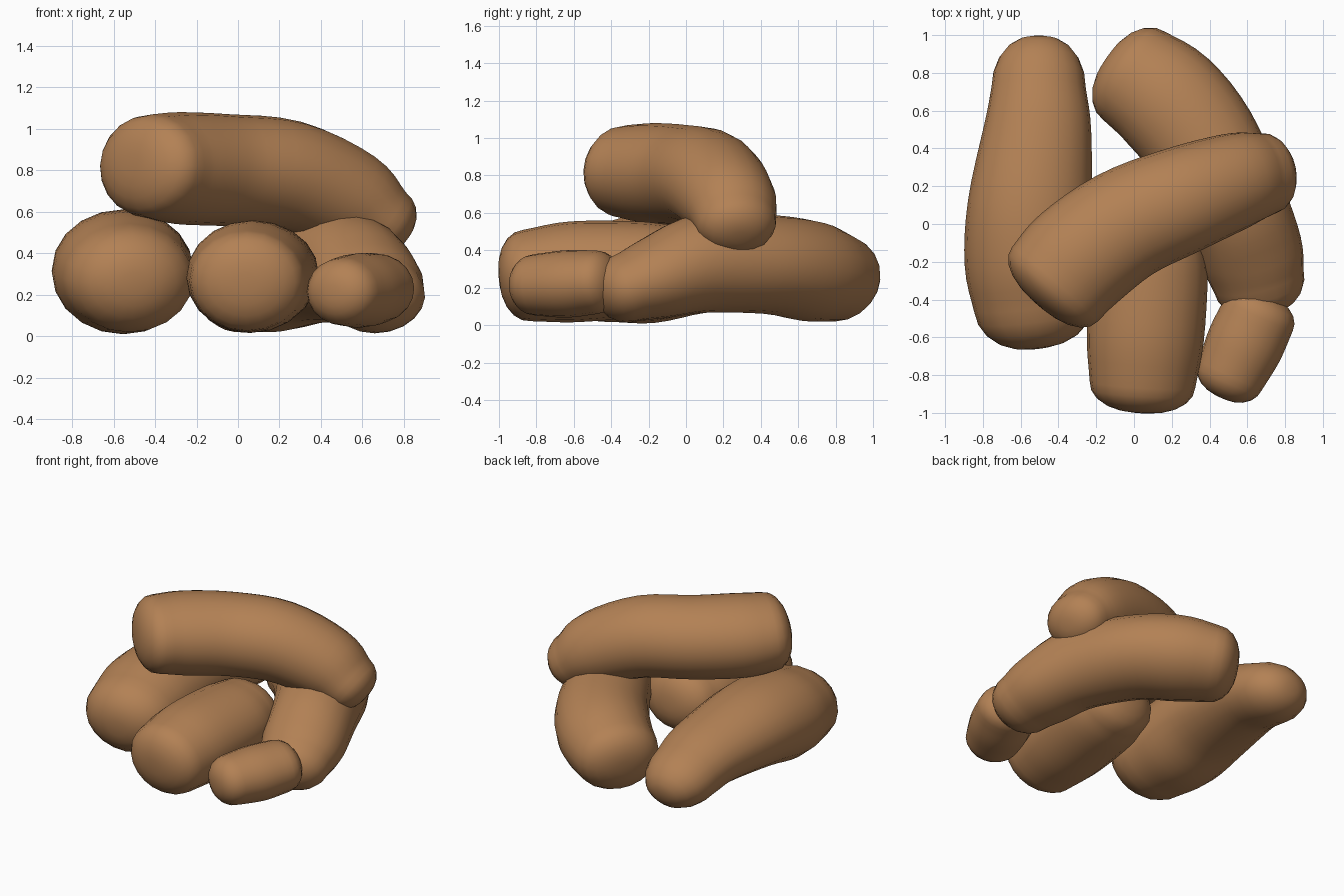
import bpy, bmesh, math
from mathutils import Vector

if "Cube" in bpy.data.objects:
    bpy.data.objects.remove(bpy.data.objects["Cube"])

mat = bpy.data.materials.new("brown")
mat.diffuse_color = (0.45, 0.22, 0.09, 1)
mat.use_nodes = True
mat.node_tree.nodes["Principled BSDF"].inputs["Base Color"].default_value = mat.diffuse_color
SIDES = 20
UP = Vector((0, 0, 1))


def spline(pts, per=4):
    """Catmull-Rom samples through stations of (x, y, z, half width, half height)."""
    p = [Vector(q) for q in pts]
    p = [p[0] * 2 - p[1]] + p + [p[-1] * 2 - p[-2]]
    out = []
    for i in range(1, len(p) - 2):
        a, b, c, d = p[i - 1:i + 3]
        for k in range(per):
            t = k / per
            out.append((b * 2 + (c - a) * t + (a * 2 - b * 5 + c * 4 - d) * t * t
                        + (b * 3 - a - c * 3 + d) * t ** 3) * 0.5)
    return out + [p[-2]]


def log(name, stations, cap_start, cap_end):
    """Sweep an oval along the stations and close both ends with blunt round caps."""
    s = spline(stations)
    pos = [Vector(q[:3]) for q in s]
    tan = [(pos[min(i + 1, len(s) - 1)] - pos[max(i - 1, 0)]).normalized()
           for i in range(len(s))]
    body = [(pos[i], tan[i], s[i][3], s[i][4]) for i in range(len(s))]

    def cap(ring, sign, length):
        c, t, w, h = ring
        res = []
        for deg in (18, 36, 54, 70, 82):
            a = math.radians(deg)
            f = math.cos(a) ** 0.8
            res.append((c + t * sign * length * math.sin(a), t, w * f, h * f))
        return res, c + t * sign * length

    first, tip_a = cap(body[0], -1, cap_start)
    last, tip_b = cap(body[-1], 1, cap_end)
    bm = bmesh.new()
    rings = []
    for c, t, w, h in first[::-1] + body + last:
        side = t.cross(UP).normalized()
        up = side.cross(t)
        rings.append([bm.verts.new(c + side * w * math.cos(a) + up * h * math.sin(a))
                      for a in (2 * math.pi * k / SIDES for k in range(SIDES))])
    for r0, r1 in zip(rings, rings[1:]):
        for k in range(SIDES):
            n = (k + 1) % SIDES
            bm.faces.new((r0[k], r0[n], r1[n], r1[k]))
    for tip, ring in ((tip_a, rings[0]), (tip_b, rings[-1])):
        v = bm.verts.new(tip)
        for k in range(SIDES):
            bm.faces.new((v, ring[k], ring[(k + 1) % SIDES]))
    bmesh.ops.recalc_face_normals(bm, faces=bm.faces)
    for f in bm.faces:
        f.smooth = True
    me = bpy.data.meshes.new(name)
    bm.to_mesh(me)
    bm.free()
    me.materials.append(mat)
    ob = bpy.data.objects.new(name, me)
    bpy.context.collection.objects.link(ob)


# Long log on the left, tapering to the back
log("left_log", [(-0.53, -0.42, 0.28, 0.32, 0.265), (-0.555, -0.2, 0.305, 0.342, 0.295),
                 (-0.55, 0.1, 0.335, 0.33, 0.27), (-0.51, 0.5, 0.30, 0.285, 0.22),
                 (-0.505, 0.72, 0.245, 0.25, 0.20)], 0.24, 0.28)

# Bent log at the back and right
log("right_log", [(0.0, 0.785, 0.255, 0.285, 0.24), (0.18, 0.65, 0.29, 0.31, 0.27),
                  (0.36, 0.43, 0.325, 0.305, 0.265),
                  (0.53, 0.1, 0.33, 0.28, 0.265), (0.62, -0.15, 0.255, 0.275, 0.225),
                  (0.66, -0.3, 0.205, 0.245, 0.19)], 0.17, 0.19)

# Short log in the middle, facing the front
log("middle_log", [(0.045, -0.85, 0.265, 0.28, 0.245), (0.06, -0.6, 0.285, 0.31, 0.27),
                   (0.085, -0.25, 0.30, 0.305, 0.255), (0.09, -0.09, 0.31, 0.27, 0.23)],
    0.15, 0.16)

# Small piece at the front right
log("small_log", [(0.51, -0.80, 0.215, 0.185, 0.165), (0.585, -0.64, 0.22, 0.205, 0.18),
                  (0.66, -0.48, 0.23, 0.20, 0.17)], 0.13, 0.12)

# Log lying across the top, drooping to the right
log("top_log", [(-0.42, -0.32, 0.82, 0.30, 0.25), (-0.29, -0.18, 0.81, 0.31, 0.27),
                (-0.05, -0.005, 0.80, 0.30, 0.27), (0.25, 0.125, 0.775, 0.285, 0.265),
                (0.54, 0.23, 0.66, 0.255, 0.24), (0.69, 0.265, 0.555, 0.22, 0.185)],
    0.14, 0.15)
